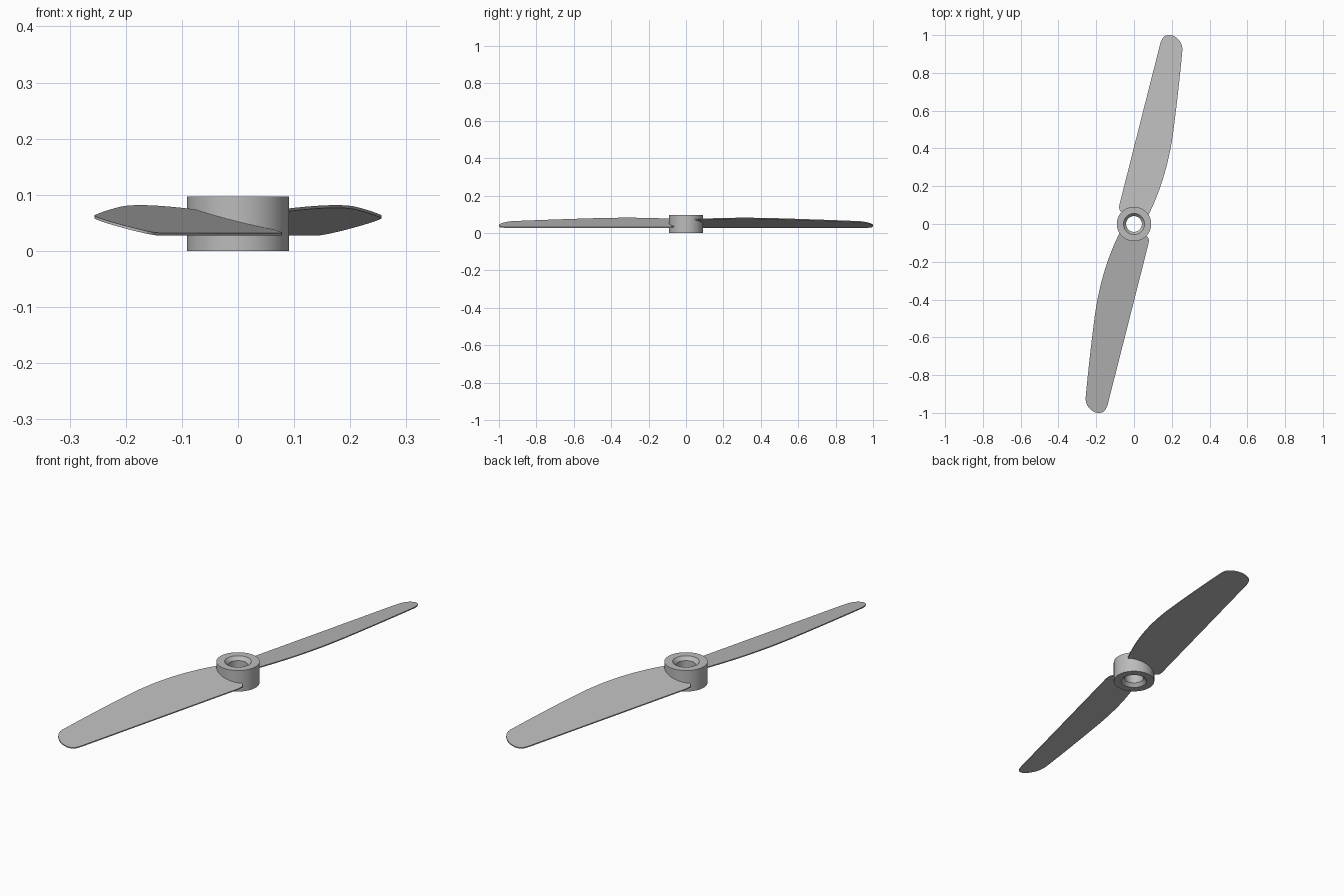
import bpy, bmesh, math
from mathutils import Vector
from mathutils.geometry import interpolate_bezier

cube = bpy.data.objects.get("Cube")
if cube:
    bpy.data.objects.remove(cube, do_unlink=True)

grey = bpy.data.materials.new("light grey plastic")
grey.use_nodes = True
colour = (0.5, 0.5, 0.5, 1)
grey.diffuse_color = colour
grey.node_tree.nodes["Principled BSDF"].inputs["Base Color"].default_value = colour


def make_object(name, bm):
    bmesh.ops.recalc_face_normals(bm, faces=bm.faces[:])
    mesh = bpy.data.meshes.new(name)
    bm.to_mesh(mesh)
    bm.free()
    mesh.materials.append(grey)
    obj = bpy.data.objects.new(name, mesh)
    bpy.context.collection.objects.link(obj)
    bpy.ops.object.select_all(action="DESELECT")
    obj.select_set(True)
    bpy.context.view_layer.objects.active = obj
    bpy.ops.object.shade_smooth_by_angle(angle=math.radians(30))
    return obj


# Hub: a closed ring profile spun about z, with a bevelled bore
def make_hub(height=0.097, outer=0.091, mouth=0.056, bore=0.042, bevel=0.016):
    profile = [(outer, 0), (outer, height), (mouth, height),
               (bore, height - bevel), (bore, bevel), (mouth, 0)]
    bm = bmesh.new()
    verts = [bm.verts.new((r, 0, z)) for r, z in profile]
    edges = [bm.edges.new((v, verts[i - 1])) for i, v in enumerate(verts)]
    bmesh.ops.spin(bm, geom=verts + edges, axis=(0, 0, 1), cent=(0, 0, 0),
                   angle=math.tau, steps=64)
    bmesh.ops.remove_doubles(bm, verts=bm.verts[:], dist=0.0001)
    return make_object("hub", bm)


def curve(a, b, c, d, count):
    pts = [Vector((*p, 0)) for p in (a, b, c, d)]
    return interpolate_bezier(*pts, count)[:-1]


# Blade: a pitched thin plate, low along its straight edge
def make_blade(name, turn, thickness=0.005):
    outline = curve((0.065, 0.025), (0.12, 0.13), (0.185, 0.29), (0.212, 0.52), 16)
    outline += curve((0.212, 0.52), (0.23, 0.66), (0.247, 0.82), (0.256, 0.92), 10)
    outline += curve((0.256, 0.92), (0.26, 0.96), (0.225, 1.0), (0.187, 1.0), 10)
    outline += curve((0.187, 1.0), (0.155, 1.0), (0.145, 0.98), (0.135, 0.94), 10)
    outline += curve((-0.074, 0.115), (-0.084, 0.08), (-0.078, 0.07), (-0.06, 0.06), 8)
    # the root follows the hub, hidden inside its wall
    outline += [Vector((0.07 * math.cos(a), 0.07 * math.sin(a), 0))
                for a in (math.radians(d) for d in range(135, 20, -10))]
    bm = bmesh.new()
    rings = []
    for offset in (0, thickness):
        rings.append([bm.verts.new((p.x, p.y, 0.027 + offset + 0.25 * max(0, p.x - 0.253 * (p.y - 0.41))))
                      for p in outline])
    bottom, top = rings
    bm.faces.new(bottom)
    bm.faces.new(top)
    for i in range(len(outline)):
        bm.faces.new((bottom[i - 1], bottom[i], top[i], top[i - 1]))
    blade = make_object(name, bm)
    blade.rotation_euler.z = turn
    return blade


make_hub()
make_blade("rear_blade", 0)
make_blade("front_blade", math.pi)
